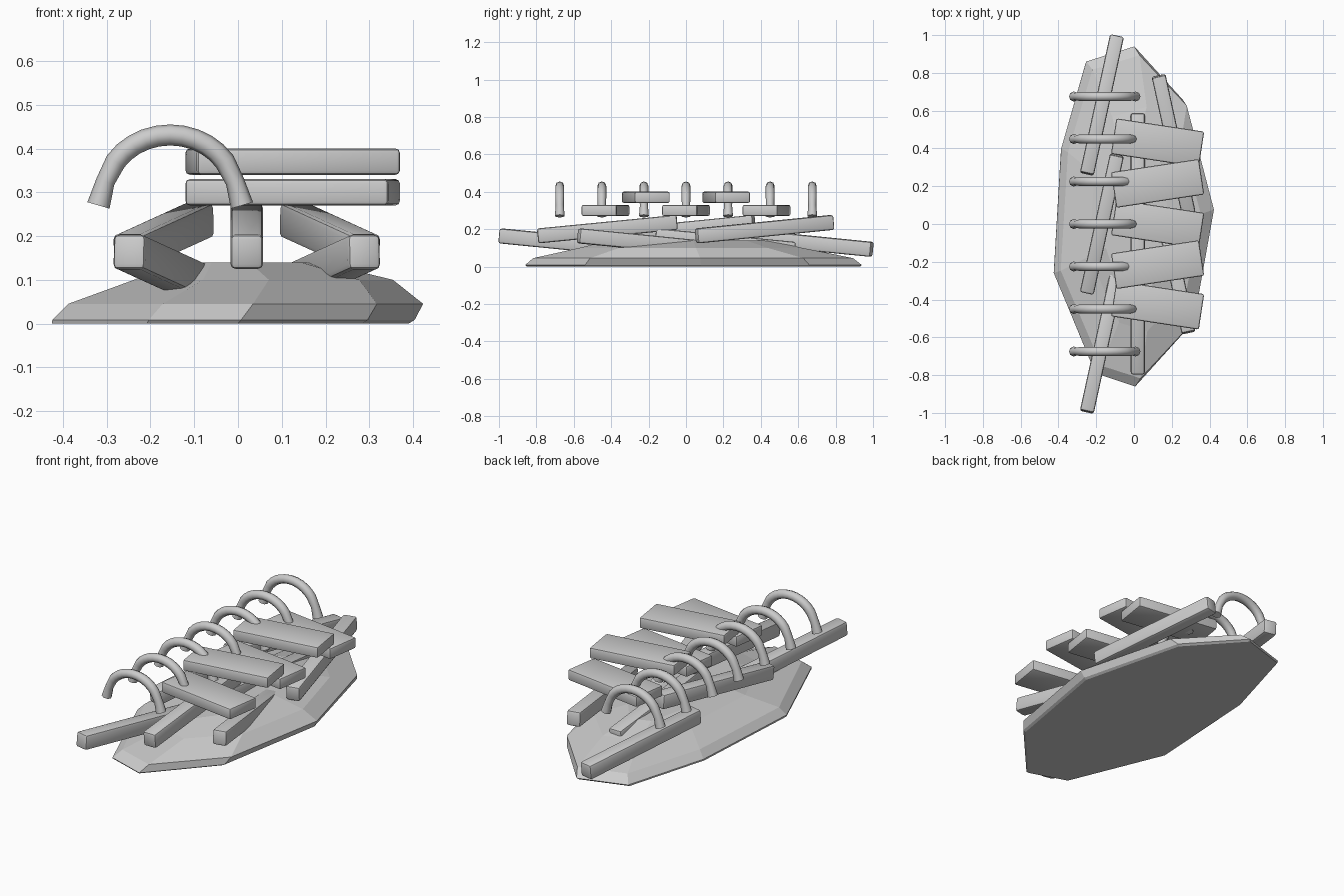
import bpy
import bmesh
from math import radians, sin, cos, pi
from mathutils import Matrix, Vector, Euler

cube = bpy.data.objects.get("Cube")
if cube:
    bpy.data.objects.remove(cube, do_unlink=True)

# One plain grey for everything
grey = bpy.data.materials.new("plain grey")
grey.use_nodes = True
colour = (0.6, 0.6, 0.6, 1.0)
grey.diffuse_color = colour
grey.node_tree.nodes["Principled BSDF"].inputs["Base Color"].default_value = colour


def smooth(obj, angle):
    bpy.ops.object.select_all(action="DESELECT")
    obj.select_set(True)
    bpy.context.view_layer.objects.active = obj
    bpy.ops.object.shade_smooth_by_angle(angle=radians(angle))


def add_object(name, data):
    obj = bpy.data.objects.new(name, data)
    bpy.context.collection.objects.link(obj)
    data.materials.append(grey)
    return obj


def add_block(name, size, centre, pitch=0.0, yaw=0.0, bevel=0.012):
    """Box with rounded edges, pitched along its length and turned about z."""
    bm = bmesh.new()
    bmesh.ops.create_cube(bm, size=1, matrix=Matrix.Diagonal((*size, 1)))
    bmesh.ops.bevel(bm, geom=bm.edges[:], offset=bevel, segments=2,
                    profile=0.5, affect="EDGES")
    mesh = bpy.data.meshes.new(name)
    bm.to_mesh(mesh)
    bm.free()
    obj = add_object(name, mesh)
    obj.location = centre
    obj.rotation_euler = Euler((pitch, 0, yaw))
    smooth(obj, 30)
    return obj


# Faceted mound: one outline scaled and shifted into stacked rings
outline = [(0.01, 0.94), (-0.25, 0.86), (-0.385, 0.40), (-0.425, -0.26),
           (-0.20, -0.79), (0.015, -0.86), (0.31, -0.54), (0.42, 0.08),
           (0.27, 0.66)]
rings = [  # height, x scale, x shift, y scale
    (0.0, 0.965, -0.015, 0.99),
    (0.008, 0.98, -0.008, 1.0),
    (0.045, 0.96, 0.02, 0.95),
    (0.10, 0.70, 0.06, 0.66),
    (0.14, 0.40, 0.02, 0.48),
]
bm = bmesh.new()
loops = [[bm.verts.new((x * sx + dx, y * sy, z)) for x, y in outline]
         for z, sx, dx, sy in rings]
for low, high in zip(loops, loops[1:]):
    for i in range(len(outline)):
        j = (i + 1) % len(outline)
        bm.faces.new((low[i], low[j], high[j], high[i]))
bm.faces.new(loops[0][::-1])
bm.faces.new(loops[-1])
bmesh.ops.recalc_face_normals(bm, faces=bm.faces[:])
mesh = bpy.data.meshes.new("mound")
bm.to_mesh(mesh)
bm.free()
add_object("mound", mesh)

# Seven beams in three columns, alternately sloping down and up
columns = [("right", -0.17, -0.215), ("middle", 0.02, 0.0), ("left", 0.21, 0.215)]
for i in range(7):
    side, x, yaw = columns[i % 3]
    slope = 1 if i % 2 else -1
    add_block(f"{side}_beam_{i + 1}", (0.075, 0.75, 0.08),
              (x, -0.63 + 0.21 * i, 0.164 + 0.036 * slope),
              pitch=0.097 * slope, yaw=yaw)

# Five cross planks on two levels
for i in range(5):
    upper = i % 2
    add_block(f"plank_{i + 1}", (0.47, 0.19, 0.06),
              (0.125, -0.43 + 0.215 * i, 0.37 if upper else 0.30),
              yaw=0.15 if upper else -0.15, bevel=0.01)

# Seven hoops: half arches with slightly splayed feet
half = [(0.164, 0.27, 1.1), (0.148, 0.325, 0.9)]
half += [(0.15 * cos(a), 0.295 + 0.136 * sin(a), 1.0)
         for a in (pi * k / 16 for k in range(3, 8))]
arch = half + [(0.0, 0.431, 1.0)] + [(-x, z, r) for x, z, r in reversed(half)]
for i in range(7):
    curve = bpy.data.curves.new("hoop", "CURVE")
    curve.dimensions = "3D"
    curve.bevel_depth = 0.024
    curve.bevel_resolution = 2
    curve.use_fill_caps = True
    spline = curve.splines.new("POLY")
    spline.points.add(len(arch) - 1)
    for point, (x, z, r) in zip(spline.points, arch):
        point.co = (x, 0, z, 1)
        point.radius = r
    temp = bpy.data.objects.new("hoop_path", curve)
    bpy.context.collection.objects.link(temp)
    mesh = bpy.data.meshes.new_from_object(temp)
    bpy.data.objects.remove(temp, do_unlink=True)
    mesh.materials.clear()
    hoop = add_object(f"hoop_{i + 1}", mesh)
    hoop.location = Vector((-0.155, -0.675 + 0.225 * i, 0))
    smooth(hoop, 50)
